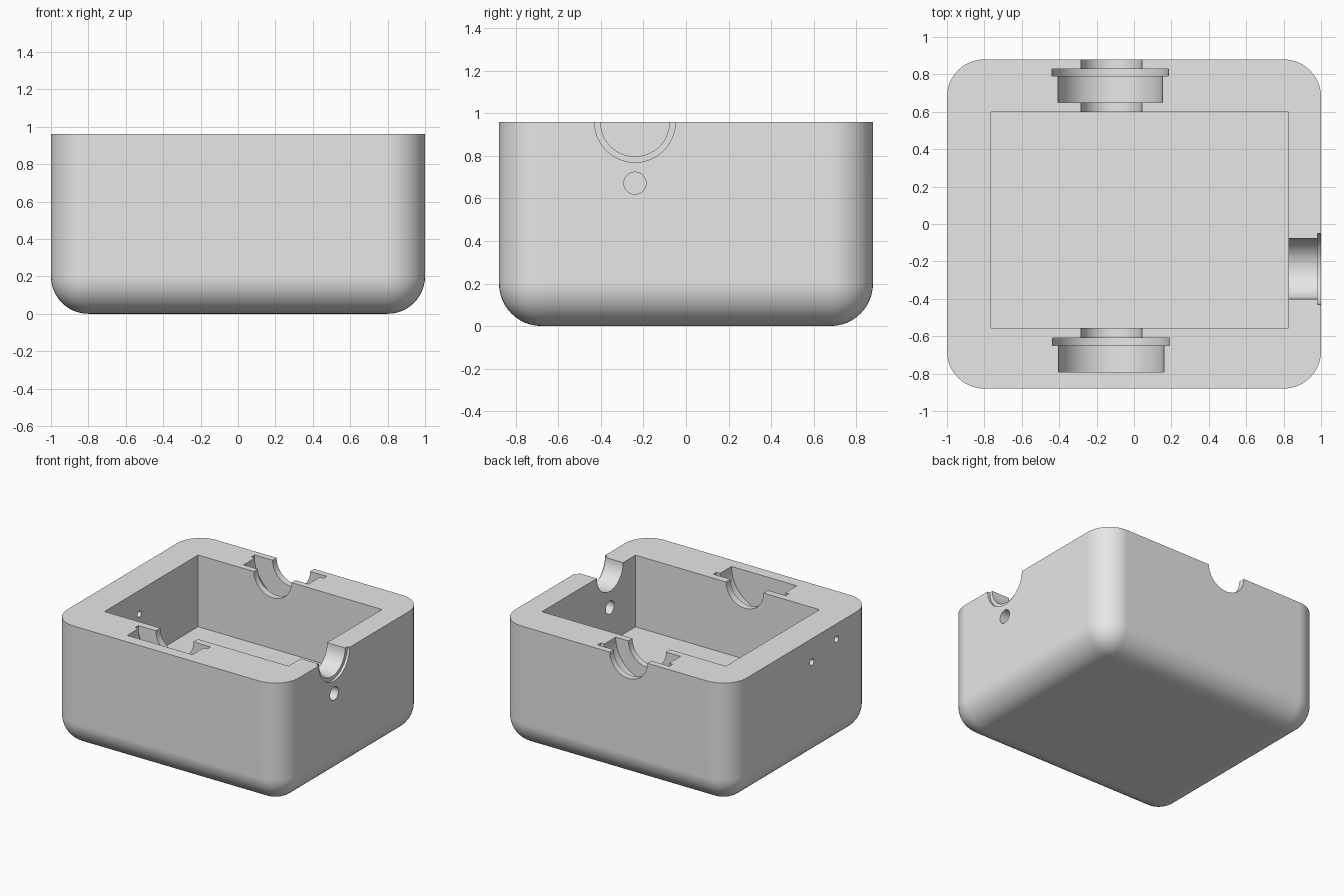
import bpy, bmesh, math
from mathutils import Matrix, Vector

if "Cube" in bpy.data.objects:
    bpy.data.objects.remove(bpy.data.objects["Cube"], do_unlink=True)

TOP = 0.96

grey = bpy.data.materials.new("light grey plastic")
grey.use_nodes = True
grey.diffuse_color = (0.8, 0.8, 0.8, 1)
grey.node_tree.nodes["Principled BSDF"].inputs["Base Color"].default_value = (0.8, 0.8, 0.8, 1)


def add_object(name, bm):
    bmesh.ops.recalc_face_normals(bm, faces=bm.faces)
    mesh = bpy.data.meshes.new(name)
    bm.to_mesh(mesh)
    bm.free()
    mesh.materials.append(grey)
    obj = bpy.data.objects.new(name, mesh)
    bpy.context.collection.objects.link(obj)
    return obj


def box(x0, x1, y0, y1, z0, z1):
    bm = bmesh.new()
    bmesh.ops.create_cube(bm, size=1)
    bmesh.ops.scale(bm, vec=(x1 - x0, y1 - y0, z1 - z0), verts=bm.verts)
    bmesh.ops.translate(bm, vec=((x0 + x1) / 2, (y0 + y1) / 2, (z0 + z1) / 2), verts=bm.verts)
    return bm


def bore(name, axis, start, end, across, z, radius, segments=64):
    """Round cutter lying along x or y, from start to end."""
    bm = bmesh.new()
    bmesh.ops.create_cone(bm, cap_ends=True, segments=segments, radius1=radius,
                          radius2=radius, depth=end - start)
    # half a step of spin keeps vertices off the rim plane
    bmesh.ops.rotate(bm, matrix=Matrix.Rotation(math.pi / segments, 3, 'Z'), verts=bm.verts)
    mid = (start + end) / 2
    if axis == 'x':
        turn, place = Matrix.Rotation(math.pi / 2, 3, 'Y'), Vector((mid, across, z))
    else:
        turn, place = Matrix.Rotation(math.pi / 2, 3, 'X'), Vector((across, mid, z))
    bmesh.ops.rotate(bm, matrix=turn, verts=bm.verts)
    bmesh.ops.translate(bm, vec=place, verts=bm.verts)
    return add_object(name, bm)


# Outer shell: rounded uprights and rounded bottom edges, flat sharp rim
bm = box(-1, 1, -0.88, 0.88, 0, TOP)
edges = [e for e in bm.edges if not all(v.co.z > 0.5 for v in e.verts)]
bmesh.ops.bevel(bm, geom=edges, offset=0.2, offset_type='OFFSET', segments=12,
                profile=0.5, affect='EDGES')
housing = add_object("housing", bm)

cutters = [
    # Main cavity
    add_object("cavity_cutter", box(-0.765, 0.825, -0.555, 0.60, 0.40, 1.2)),
    # Back seat, open through the wall
    bore("back_shaft", 'y', 0.50, 1.00, -0.12, TOP, 0.1625),
    bore("back_seat", 'y', 0.65, 0.81, -0.127, TOP, 0.28),
    bore("back_flange", 'y', 0.79, 0.83, -0.127, TOP, 0.312),
    # Front seat, closed to the outside
    bore("front_shaft", 'y', -0.70, -0.45, -0.12, TOP, 0.1625),
    bore("front_seat", 'y', -0.79, -0.63, -0.122, TOP, 0.282),
    bore("front_flange", 'y', -0.65, -0.61, -0.122, TOP, 0.313),
    # Side notch with a shallow outer step, and the cable hole below it
    bore("side_notch", 'x', 0.70, 1.10, -0.24, TOP, 0.162),
    bore("side_step", 'x', 0.98, 1.10, -0.24, TOP, 0.19),
    bore("cable_hole", 'x', 0.70, 1.10, -0.24, 0.672, 0.052, 40),
    # Two small holes in the opposite wall
    bore("small_hole_a", 'x', -1.10, -0.70, -0.43, 0.84, 0.025, 32),
    bore("small_hole_b", 'x', -1.10, -0.70, -0.125, 0.777, 0.025, 32),
]

bpy.ops.object.select_all(action='DESELECT')
bpy.context.view_layer.objects.active = housing
housing.select_set(True)
for cutter in cutters:
    cutter.hide_render = True
    mod = housing.modifiers.new(cutter.name, 'BOOLEAN')
    mod.operation = 'DIFFERENCE'
    mod.solver = 'EXACT'
    mod.object = cutter
    bpy.ops.object.modifier_apply(modifier=mod.name)
for cutter in cutters:
    bpy.data.objects.remove(cutter, do_unlink=True)

# Smooth rounds, crisp edges
bpy.ops.object.shade_smooth_by_angle(angle=math.radians(30))
weighted = housing.modifiers.new("weighted normals", 'WEIGHTED_NORMAL')
weighted.keep_sharp = True
